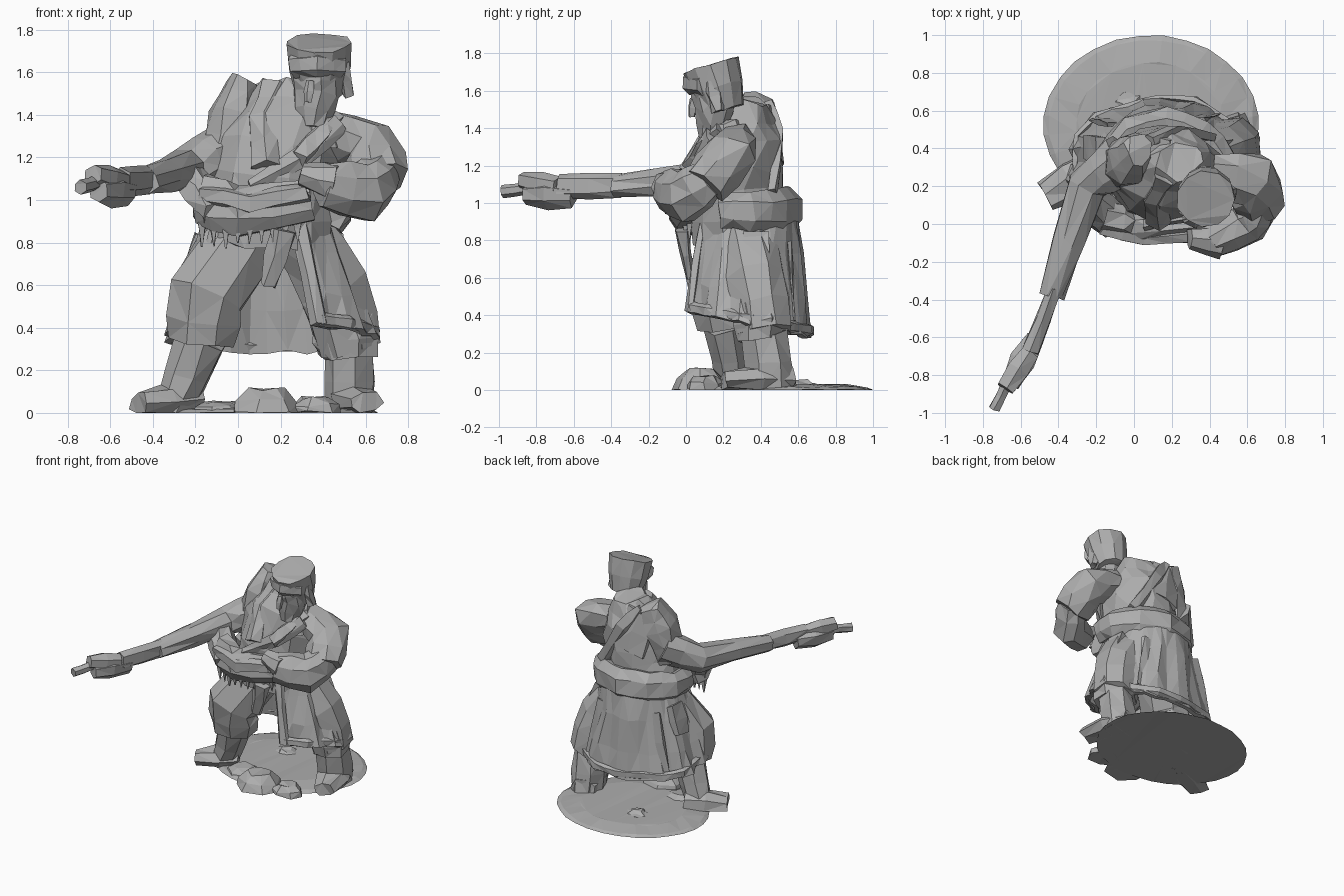
import bpy, bmesh, math, random
from mathutils import Vector

random.seed(4)
cube = bpy.data.objects.get("Cube")
if cube:
    bpy.data.objects.remove(cube, do_unlink=True)

grey = bpy.data.materials.new("stone_grey")
grey.use_nodes = True
shade = 0.42
colour = (shade, shade, shade, 1)
grey.diffuse_color = colour
grey.node_tree.nodes["Principled BSDF"].inputs["Base Color"].default_value = colour


def finish(name, bm, jitter):
    """Roughen the surface, cut it into facets and make a flat shaded object."""
    for vert in bm.verts:
        vert.co += Vector([random.uniform(-jitter, jitter) for axis in range(3)])
        vert.co.z = max(vert.co.z, 0)
    bmesh.ops.recalc_face_normals(bm, faces=bm.faces)
    bmesh.ops.triangulate(bm, faces=bm.faces)
    mesh = bpy.data.meshes.new(name)
    bm.to_mesh(mesh)
    bm.free()
    mesh.materials.append(grey)
    obj = bpy.data.objects.new(name, mesh)
    bpy.context.collection.objects.link(obj)
    return obj


def limb(name, path, wide, deep, end=1, swell=0, sides=7, jitter=.01):
    """Oval tube along a path, tapering to the end factor and swelling midway."""
    corners = [Vector(point) for point in path]
    points = corners[:1]
    for before, after in zip(corners, corners[1:]):
        points += [(before + after) / 2, after]
    last = len(points) - 1
    span = (points[last] - points[0]).normalized()
    upright = abs(span.z) > .75
    reference = Vector((0, 1, 0)) if upright else Vector((0, 0, 1))

    bm = bmesh.new()
    rings = []
    for i, point in enumerate(points):
        along = (points[min(i + 1, last)] - points[max(i - 1, 0)]).normalized()
        side = along.cross(reference).normalized()
        up = side.cross(along)
        t = i / last
        scale = 1 + (end - 1) * t + swell * math.sin(math.pi * t)
        ring = []
        for k in range(sides):
            turn = math.tau * (k + .5) / sides
            offset = side * wide * math.cos(turn) + up * deep * math.sin(turn)
            ring.append(bm.verts.new(point + offset * scale))
        rings.append(ring)
    for lower, upper in zip(rings, rings[1:]):
        for k in range(sides):
            n = (k + 1) % sides
            bm.faces.new((lower[k], lower[n], upper[n], upper[k]))
    bm.faces.new(rings[0])
    bm.faces.new(rings[last])
    return finish(name, bm, jitter)


def stone(name, x, y, radius, height):
    """Flat-topped chipped stone lying on the ground."""
    limb(name, [(x, y, 0), (x, y, height)], radius, radius * .9, end=.5, swell=.15)


# Ground disc and stones
limb("ground_base", [(.09, .52, 0), (.09, .52, .03)], .57, .48, end=.7, swell=.1,
     sides=28, jitter=.004)
stone("front_stone", .13, .08, .17, .11)
stone("small_stone", .36, .1, .12, .07)
stone("side_stone", -.1, .2, .12, .05)
stone("back_stone", -.02, .62, .1, .05)

# Legs, boots and feet
right_knee, right_ankle = (-.17, .2, .34), (-.3, .25, 0)
limb("right_trouser", [(.08, .3, .9), (-.15, .16, .55), right_knee], .17, .15, swell=.15, sides=8)
limb("right_shin", [right_knee, right_ankle], .12, .11, end=.8)
limb("right_foot", [(-.2, .3, .06), (-.47, .15, .05)], .1, .07, end=.8, swell=.2)
left_knee, left_ankle = (.53, .42, .3), (.52, .46, 0)
limb("left_trouser", [(.25, .3, .9), (.45, .37, .6), left_knee], .16, .15, swell=.1, sides=8)
limb("left_cuff", [(.51, .38, .45), (.53, .4, .26)], .14, .12, swell=.15, jitter=.015)
limb("left_shin", [left_knee, left_ankle], .12, .13)
limb("left_foot", [(.5, .56, .06), (.6, .2, .05)], .1, .07, end=.8, swell=.3)

# Coat skirt, open at the front
start, sweep, steps = math.radians(-62), math.radians(285), 26


def coat_point(part, drop):
    """Point on the coat: part runs around it, drop runs from waist to hem."""
    turn = start + sweep * part
    fold = 1 + .05 * drop * math.cos(turn * 11)
    x = .14 + .01 * drop + (.3 + .19 * drop) * fold * math.cos(turn)
    y = .33 + (.27 + .07 * drop) * fold * math.sin(turn)
    waist, hem = .92, .42 - .2 * y
    return Vector((x, y, waist + (hem - waist) * drop))


def coat_line(part, *drops):
    return [coat_point(part, drop) for drop in drops]


bm = bmesh.new()
columns = [[bm.verts.new(p) for p in coat_line(i / steps, 0, .3, .7, 1)]
           for i in range(steps + 1)]
for near, far in zip(columns, columns[1:]):
    for k in range(len(near) - 1):
        bm.faces.new((near[k], near[k + 1], far[k + 1], far[k]))
skirt = finish("coat_skirt", bm, .012)
skirt.modifiers.new("thickness", "SOLIDIFY").thickness = .03

# Hem band, front edges, pleats and pockets follow the coat
limb("coat_hem", [coat_point(i / steps, .95) for i in range(0, steps + 1, 2)],
     .02, .035, sides=5, jitter=.005)
for label, part in (("left", 0), ("right", 1)):
    limb(label + "_coat_edge", coat_line(part, 0, 1), .045, .025, sides=5)
for label, part in (("left", .4), ("right", .7)):
    limb(label + "_pleat", coat_line(part, .2, .9), .04, .015, sides=4)
for label, part in (("left", .25), ("right", .8)):
    limb(label + "_pocket", coat_line(part, .15, .5), .03, .09, sides=4)

# Torso and the bulky roll around the back of the waist
limb("torso", [(.13, .29, .8), (.17, .26, 1.1), (.22, .3, 1.37), (.24, .34, 1.54)],
     .3, .27, end=.4, swell=.22, sides=12, jitter=.02)
centre = Vector((.16, .27, .96))
roll = []
for i in range(7):
    turn = math.radians(-20 + 36 * i)
    roll.append(centre + Vector((.32 * math.cos(turn), .27 * math.sin(turn), 0)))
limb("waist_roll", roll, .06, .09, swell=.45)

# Straps, cape and lapels
limb("back_strap", [(.08, .44, 1.53), (.2, .5, 1.37), (.4, .46, 1.05)], .05, .03, sides=5)
limb("shoulder_cape", [(.08, .41, 1.5), (.15, .47, 1.2)], .14, .06, sides=6)
limb("chest_strap", [(.48, .13, 1.36), (.3, .04, 1.2), (.06, 0, 1.06)], .03, .05, sides=5)
limb("right_lapel", [(.18, .27, 1.52), (.12, .15, 1.37), (.13, .03, 1.15)], .08, .07, sides=6)
limb("left_lapel", [(.44, .2, 1.4), (.38, .1, 1.3), (.28, .03, 1.2)], .06, .05, sides=5)

# Draped sash with a fringe of cloth points
limb("front_sash", [(-.17, .05, 1), (0, -.01, .95), (.34, 0, 1)], .09, .13, end=.8,
     sides=8, jitter=.015)
limb("arm_drape", [(-.25, .12, 1.13), (-.1, 0, .94)], .1, .08, jitter=.015)
limb("sash_fold", [(-.17, -.02, 1.03), (.05, -.08, .98), (.33, -.07, 1.04)], .04, .05, sides=5)
teeth = 9
for i in range(teeth):
    t = i / (teeth - 1)
    x = -.17 + .45 * t
    y = .02 - .06 * math.sin(math.pi * t)
    tip = .8 + random.uniform(-.03, .01)
    limb(f"fringe_{i}", [(x, y, .93), (x, y, tip)], .035, .03, end=.1, sides=4, jitter=.003)
limb("hanging_pouch", [(.22, -.02, .86), (.14, .02, .6)], .06, .04, end=.7, sides=5)

# Right arm, outstretched with a pistol
wrist = (-.55, -.68, 1.09)
limb("right_shoulder", [(.02, .39, 1.56), (-.02, .34, 1.4), (-.09, .3, 1.15)], .07, .09,
     end=1.4, swell=.4, sides=8, jitter=.015)
limb("right_sleeve", [(-.05, .35, 1.24), (-.25, .2, 1.14), (-.44, -.38, 1.09)], .14, .13,
     end=.5, sides=8, jitter=.012)
limb("right_forearm", [(-.42, -.34, 1.09), wrist], .045, .07, sides=6, jitter=.008)
limb("right_hand", [(-.52, -.6, 1.04), (-.66, -.85, 1.05)], .05, .06, swell=.4, sides=6)
limb("pistol_body", [wrist, (-.68, -.87, 1.12)], .05, .05, swell=.3, sides=6, jitter=.005)
limb("pistol_muzzle", [(-.67, -.84, 1.08), (-.74, -.98, 1.06)], .033, .035, sides=6,
     jitter=.003)

# Left arm, bent across the body
limb("left_upper_arm", [(.4, .27, 1.32), (.62, .23, 1.26), (.66, .1, 1.1)], .11, .1,
     end=1.3, swell=.2, sides=8, jitter=.015)
limb("left_forearm", [(.68, .13, 1.13), (.6, 0, 1.04), (.4, -.1, 1.07)], .09, .11,
     swell=.3, sides=8)
limb("left_hand", [(.46, -.1, 1.08), (.29, -.08, 1.12)], .08, .09, end=.6)

# Collar, head and face
limb("collar", [(.34, .22, 1.28), (.36, .2, 1.44)], .16, .15, end=.6, sides=9)
limb("head", [(.35, .13, 1.34), (.37, .15, 1.5), (.38, .15, 1.64)], .06, .06, end=2,
     swell=.3, sides=9)
limb("nose", [(.34, .04, 1.56), (.33, .03, 1.46)], .02, .02, swell=.3, sides=5, jitter=.003)
limb("left_side_hair", [(.48, .15, 1.64), (.52, .17, 1.49)], .05, .06, end=.5, sides=5)

# Tall flared hat with a front peak
limb("hat", [(.38, .2, 1.5), (.38, .13, 1.74)], .11, .11, end=1.42, swell=.1, sides=11,
     jitter=.006)
limb("hat_peak", [(.26, .09, 1.63), (.37, .02, 1.64), (.49, .09, 1.63)], .045, .06, sides=6,
     jitter=.005)
